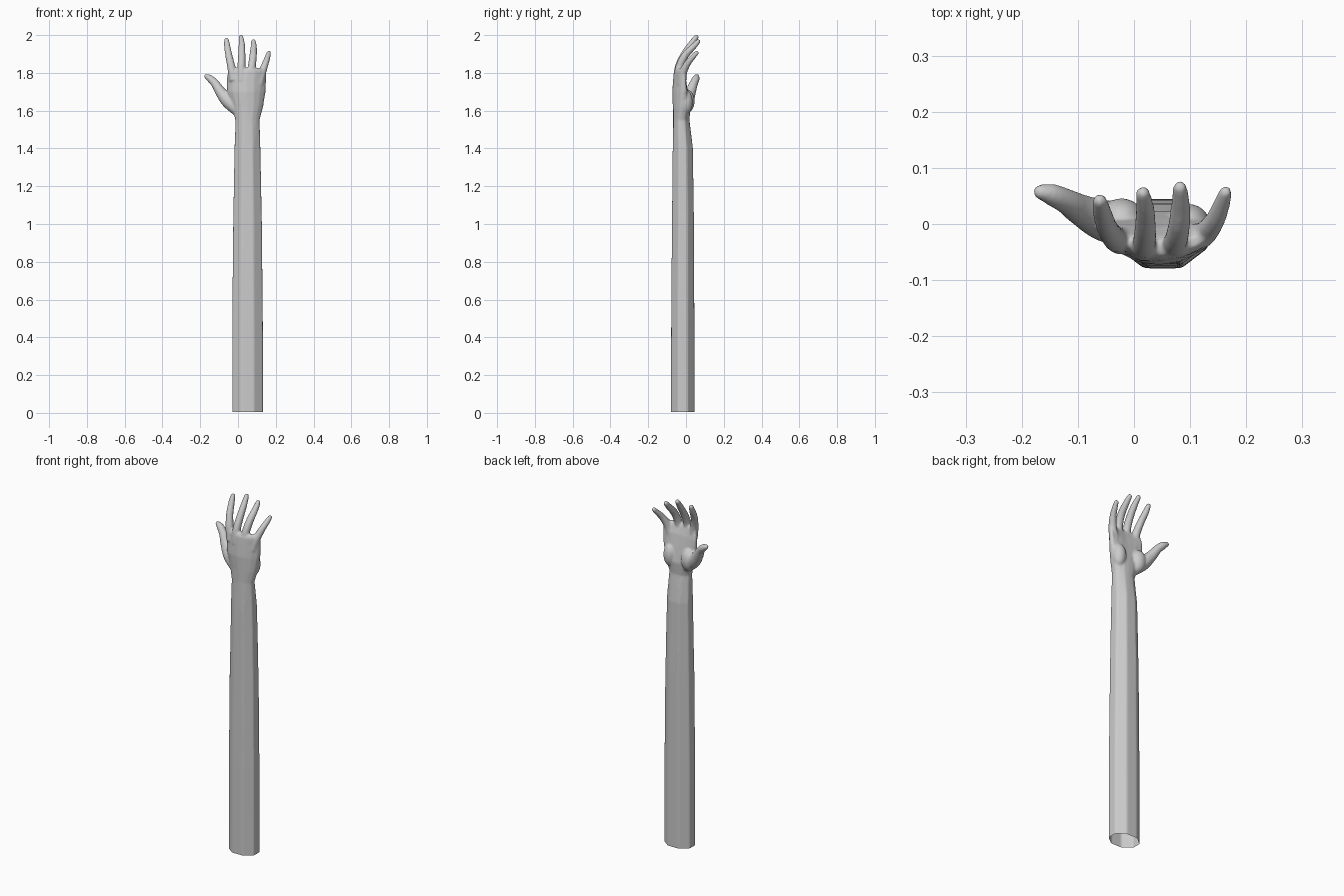
import bpy, bmesh
from math import pi, cos, sin
from mathutils import Vector, Matrix

if "Cube" in bpy.data.objects:
    bpy.data.objects.remove(bpy.data.objects["Cube"])

bm = bmesh.new()


def loft(rings):
    """Skin a list of equal-length point rings and cap both ends."""
    vs = [[bm.verts.new(p) for p in r] for r in rings]
    n = len(vs[0])
    for a, b in zip(vs, vs[1:]):
        for i in range(n):
            bm.faces.new((a[i], a[(i + 1) % n], b[(i + 1) % n], b[i]))
    bm.faces.new(vs[0][::-1])
    bm.faces.new(vs[-1])


def section(z, x0, x1, cy, ry, cup, octagon):
    """Flattened ring, blending from an octagon to a cupped ellipse."""
    pts = []
    for i in range(16):
        a = i * pi / 8
        k = 1 + octagon * (1 / cos((a + pi / 8) % (pi / 4) - pi / 8) - 1)
        c, s = k * cos(a), k * sin(a)
        pts.append(((x0 + x1) / 2 + (x1 - x0) / 2 * c, cy + ry * s + cup * c * c, z))
    return pts


def catmull(p, t):
    i = min(int(t), len(p) - 2)
    f = t - i
    a, b, c, d = (Vector(p[max(0, min(len(p) - 1, i + j))]) for j in (-1, 0, 1, 2))
    return b + 0.5 * f * (c - a + f * (2 * a - 5 * b + 4 * c - d + f * (3 * (b - c) + d - a)))


def digit(path):
    """Round tapering tube through (x, y, z, radius) points with a domed tip."""
    steps = 6 * (len(path) - 1)
    pts = [catmull(path, i / 6) for i in range(steps + 1)]
    rings = []

    def ring(centre, axis, r):
        q = axis.to_track_quat('Z', 'Y')
        rings.append([centre + q @ Vector((r * cos(k * pi / 6), r * sin(k * pi / 6), 0))
                      for k in range(12)])
    for i, p in enumerate(pts):
        axis = (pts[min(i + 1, steps)] - pts[max(i - 1, 0)]).xyz.normalized()
        ring(p.xyz, axis, p.w)
    for a in (25, 50, 70, 84):
        a *= pi / 180
        ring(pts[-1].xyz + axis * pts[-1].w * sin(a), axis, pts[-1].w * cos(a))
    loft(rings)


def mound(centre, scale):
    bmesh.ops.create_uvsphere(bm, u_segments=20, v_segments=14, radius=1,
                              matrix=Matrix.Translation(centre) @ Matrix.Diagonal((*scale, 1)))


# Arm, wrist and palm
loft([section(*s) for s in [
    (-0.04, -0.030, 0.132, -0.017, 0.062, 0, 1),
    (0.50, -0.030, 0.131, -0.017, 0.061, 0, 1),
    (1.00, -0.025, 0.126, -0.016, 0.058, 0, 1),
    (1.40, -0.018, 0.118, -0.017, 0.053, 0, 1),
    (1.48, -0.015, 0.116, -0.021, 0.048, 0, 0.7),
    (1.55, -0.014, 0.114, -0.025, 0.043, 0, 0.4),
    (1.62, -0.032, 0.133, -0.023, 0.047, 0.008, 0.2),
    (1.70, -0.058, 0.146, -0.032, 0.041, 0.022, 0.2),
    (1.77, -0.060, 0.150, -0.037, 0.031, 0.028, 0.2),
    (1.81, -0.054, 0.150, -0.042, 0.022, 0.028, 0.2),
    (1.825, -0.042, 0.142, -0.042, 0.013, 0.026, 0.2)]])

# Thumb and heel pads of the palm
mound((-0.022, 0.006, 1.650), (0.042, 0.040, 0.062))
mound((0.098, -0.002, 1.645), (0.038, 0.038, 0.065))

# Index, middle, ring and little fingers, then the thumb
for path in [
    [(-0.022, -0.030, 1.76, .026), (-0.035, -0.025, 1.83, .022), (-0.048, -0.006, 1.89, .019),
     (-0.057, 0.022, 1.94, .017), (-0.061, 0.041, 1.974, .013)],
    [(0.018, -0.042, 1.76, .026), (0.018, -0.038, 1.83, .022), (0.020, -0.013, 1.89, .020),
     (0.020, 0.025, 1.95, .017), (0.016, 0.054, 1.989, .013)],
    [(0.066, -0.040, 1.76, .026), (0.073, -0.034, 1.83, .022), (0.080, -0.006, 1.89, .020),
     (0.083, 0.035, 1.935, .017), (0.082, 0.064, 1.966, .013)],
    [(0.110, -0.024, 1.74, .026), (0.127, -0.016, 1.80, .022), (0.145, 0.008, 1.85, .018),
     (0.157, 0.037, 1.885, .015), (0.163, 0.056, 1.906, .012)],
    [(0.000, -0.012, 1.60, .032), (-0.052, 0.005, 1.65, .037), (-0.093, 0.024, 1.70, .029),
     (-0.120, 0.040, 1.742, .023), (-0.146, 0.052, 1.768, .020), (-0.166, 0.057, 1.781, .014)],
]:
    digit(path)

bmesh.ops.recalc_face_normals(bm, faces=bm.faces)
mesh = bpy.data.meshes.new("raised_arm")
bm.to_mesh(mesh)
bm.free()
arm = bpy.data.objects.new("raised_arm", mesh)
bpy.context.collection.objects.link(arm)

# Fuse the parts into one skin and soften the joins
fuse = arm.modifiers.new("fuse", 'REMESH')
fuse.mode = 'VOXEL'
fuse.voxel_size = 0.005
soft = arm.modifiers.new("soften", 'SMOOTH')
soft.factor = 0.5
soft.iterations = 6
skin = bpy.data.meshes.new_from_object(arm.evaluated_get(bpy.context.evaluated_depsgraph_get()))
arm.modifiers.clear()

# Cut the bottom open
bm = bmesh.new()
bm.from_mesh(skin)
bmesh.ops.bisect_plane(bm, geom=bm.verts[:] + bm.edges[:] + bm.faces[:],
                       plane_co=(0, 0, 0.004), plane_no=(0, 0, -1), clear_outer=True)
for f in bm.faces:
    f.smooth = True
bm.to_mesh(skin)
bm.free()
arm.data = skin
